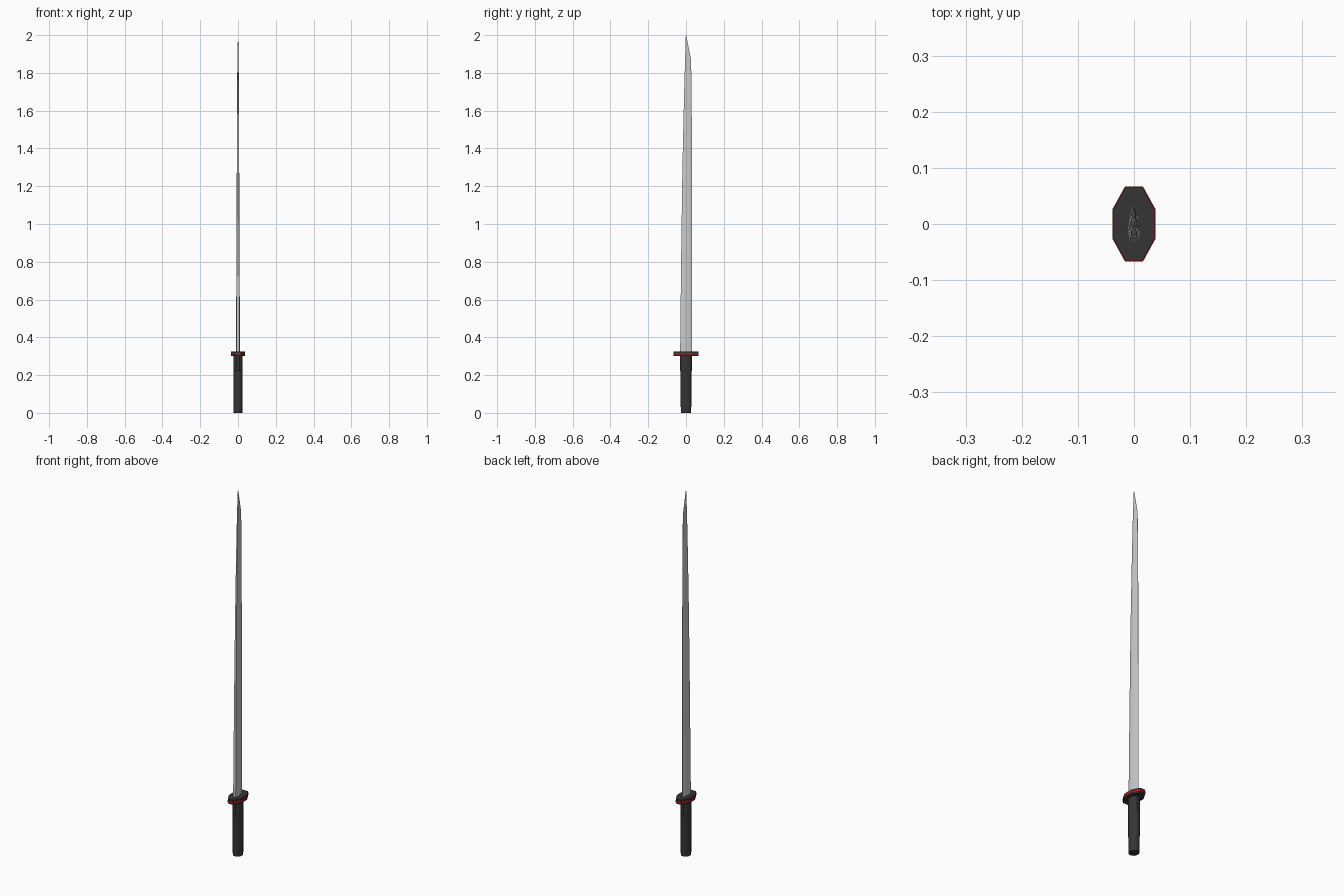
import bpy, bmesh, math

if "Cube" in bpy.data.objects:
    bpy.data.objects.remove(bpy.data.objects["Cube"])


def material(name, rgb):
    m = bpy.data.materials.new(name)
    m.diffuse_color = (*rgb, 1)
    m.use_nodes = True
    m.node_tree.nodes["Principled BSDF"].inputs["Base Color"].default_value = m.diffuse_color
    return m


def loft(name, rings, mat=None):
    """Skin equal-length rings of (x, y, z) points and cap both ends."""
    bm = bmesh.new()
    loops = [[bm.verts.new(p) for p in ring] for ring in rings]
    n = len(loops[0])
    for a, b in zip(loops, loops[1:]):
        for i in range(n):
            j = (i + 1) % n
            bm.faces.new((a[i], a[j], b[j], b[i]))
    bm.faces.new(loops[0][::-1])
    bm.faces.new(loops[-1])
    bmesh.ops.recalc_face_normals(bm, faces=bm.faces)
    mesh = bpy.data.meshes.new(name)
    bm.to_mesh(mesh)
    bm.free()
    obj = bpy.data.objects.new(name, mesh)
    bpy.context.collection.objects.link(obj)
    if mat:
        mesh.materials.append(mat)
    return obj


def oval(rx, ry, z, n=12):
    return [(rx * math.cos(math.tau * (i + .5) / n),
             ry * math.sin(math.tau * (i + .5) / n), z) for i in range(n)]


def octagon(s, z):
    half = [(.038, -.027), (.038, .027), (.016, .067), (-.016, .067)]
    pts = half + [(-x, -y) for x, y in half]
    return [(x * s, y * s, z) for x, y in pts]


def blade_ring(z, spine, edge, t):
    """Flat spine at -y, ridge in the middle, sharp edge at +y."""
    w = edge - spine
    right = [(t * .75, spine), (t, spine + w * .3), (t * .65, spine + w * .7),
             (t * .1, edge)]
    pts = right + [(-x, y) for x, y in reversed(right)]
    return [(x, y, z) for x, y in pts]


black = material("black", (.035, .035, .035))
red = material("red", (.45, .01, .01))

# Grip, slimming slightly towards the pommel
loft("grip", [oval(.025, .028, 0), oval(.026, .029, .04),
              oval(.026, .031, .22), oval(.026, .033, .23),
              oval(.026, .033, .305)], black)

# Guard: two dark plates around a slightly wider red band
loft("guard_lower_plate", [octagon(.97, .300), octagon(.97, .308)], black)
loft("guard_band", [octagon(1, .308), octagon(1, .318)], red)
loft("guard_upper_plate", [octagon(.97, .318), octagon(.97, .326)], black)

# Blade: straight edge, gently curved spine, clipped point
loft("blade", [blade_ring(.32, -.031, .033, .0105),
               blade_ring(.80, -.026, .033, .0085),
               blade_ring(1.30, -.019, .032, .0065),
               blade_ring(1.65, -.011, .030, .005),
               blade_ring(1.87, -.005, .027, .0035),
               blade_ring(2.0, -.001, .001, .0005)])
